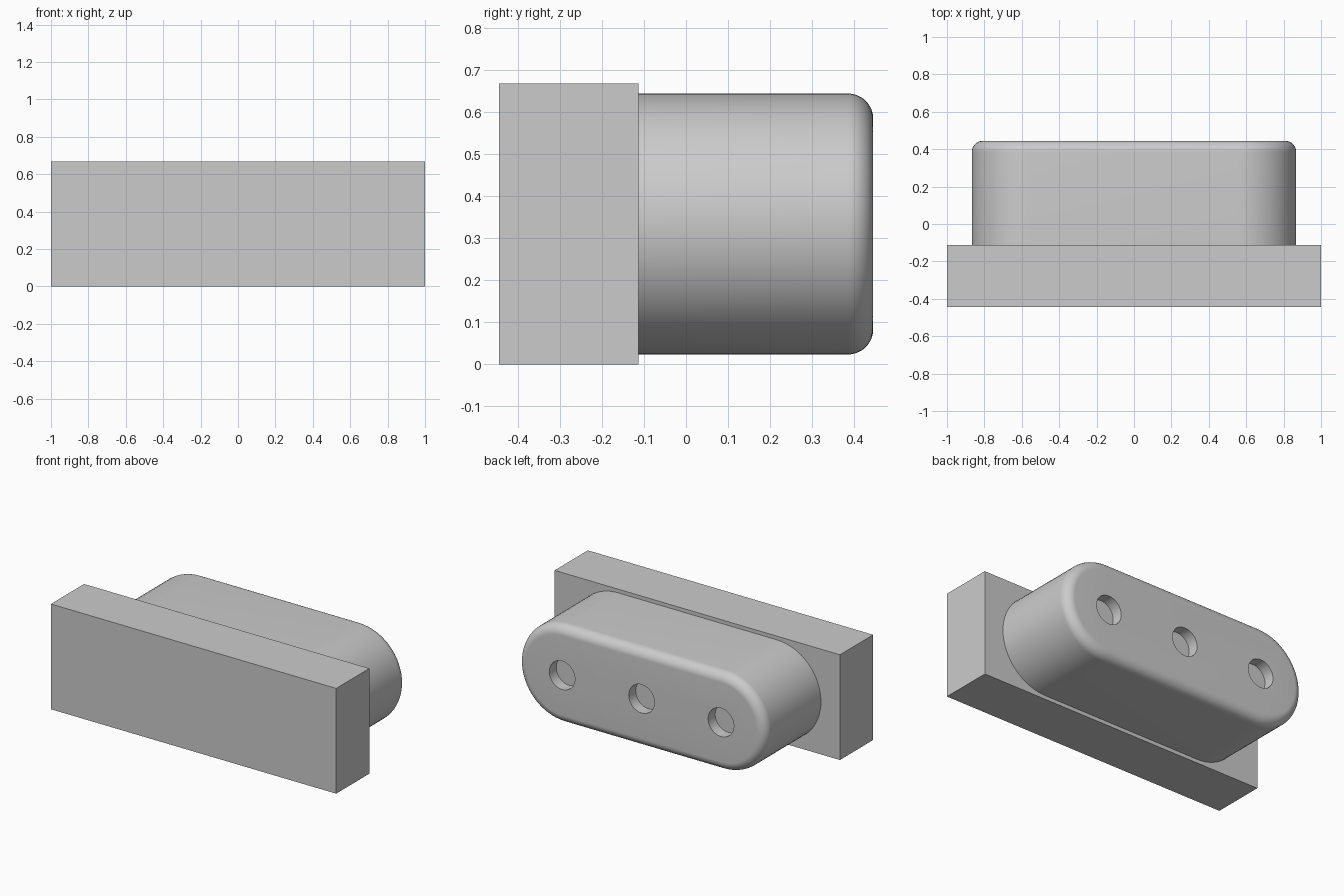
import bpy, bmesh
from math import sin, cos, pi, radians
from mathutils import Matrix

old = bpy.data.objects.get("Cube")
if old:
    bpy.data.objects.remove(old)

grey = bpy.data.materials.new("plain grey")
grey.use_nodes = True
colour = (0.6, 0.6, 0.6, 1)
grey.diffuse_color = colour
grey.node_tree.nodes["Principled BSDF"].inputs["Base Color"].default_value = colour

FRONT, STEP, BACK = -0.445, -0.113, 0.445
HEIGHT = 0.667
MID = HEIGHT / 2
SPAN, RADIUS, FILLET = 0.557, 0.31, 0.06
HOLE_R, HOLE_DEPTH = 0.09, 0.07


def make(name, bm):
    bmesh.ops.recalc_face_normals(bm, faces=bm.faces)
    mesh = bpy.data.meshes.new(name)
    bm.to_mesh(mesh)
    bm.free()
    mesh.materials.append(grey)
    obj = bpy.data.objects.new(name, mesh)
    bpy.context.collection.objects.link(obj)
    return obj


# Rectangular base block
bm = bmesh.new()
bmesh.ops.create_cube(bm, size=1, matrix=Matrix.Translation((0, (FRONT + STEP) / 2, MID))
                      @ Matrix.Diagonal((2, STEP - FRONT, HEIGHT, 1)))
make("base_block", bm)


# Round-ended plug, lofted through rings with a filleted rim
def ring(bm, y, r, steps=32):
    verts = []
    for side, start in ((1, -pi / 2), (-1, pi / 2)):
        for i in range(steps + 1):
            a = start + pi * i / steps
            verts.append(bm.verts.new((side * SPAN + r * cos(a), y, MID + r * sin(a))))
    return verts


bm = bmesh.new()
rings = [ring(bm, STEP, RADIUS)]
for i in range(13):
    a = pi / 2 * i / 12
    rings.append(ring(bm, BACK - FILLET + FILLET * sin(a), RADIUS - FILLET + FILLET * cos(a)))
for lower, upper in zip(rings, rings[1:]):
    for i in range(len(lower)):
        j = (i + 1) % len(lower)
        bm.faces.new((lower[i], lower[j], upper[j], upper[i]))
bm.faces.new(rings[0])
bm.faces.new(rings[-1])
plug = make("rounded_plug", bm)

# Three blind round holes in the back of the plug
bm = bmesh.new()
for x in (-SPAN, 0, SPAN):
    bmesh.ops.create_cone(bm, cap_ends=True, segments=48, radius1=HOLE_R, radius2=HOLE_R,
                          depth=HOLE_DEPTH * 2,
                          matrix=Matrix.Translation((x, BACK, MID)) @ Matrix.Rotation(pi / 2, 4, "X"))
cutter = make("hole_cutter", bm)
cutter.hide_render = True

cut = plug.modifiers.new("holes", "BOOLEAN")
cut.operation = "DIFFERENCE"
cut.solver = "EXACT"
cut.object = cutter
bpy.context.view_layer.objects.active = plug
plug.select_set(True)
bpy.ops.object.modifier_apply(modifier=cut.name)
bpy.data.objects.remove(cutter)
bpy.ops.object.shade_smooth_by_angle(angle=radians(30))
